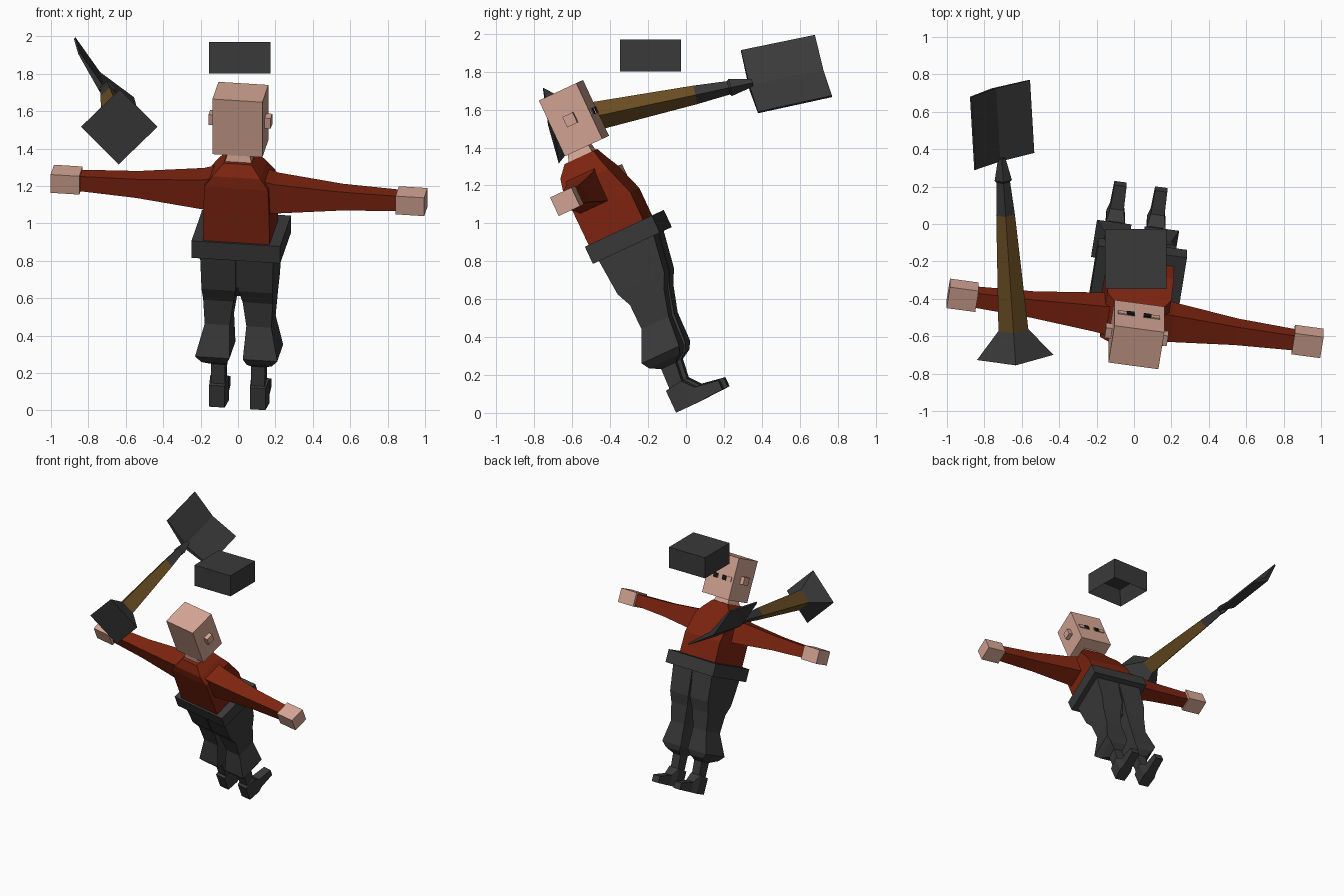
import bpy, bmesh, math
from mathutils import Matrix, Vector

if "Cube" in bpy.data.objects:
    bpy.data.objects.remove(bpy.data.objects["Cube"])


def material(name, rgb):
    m = bpy.data.materials.new(name)
    m.diffuse_color = (*rgb, 1)
    m.use_nodes = True
    m.node_tree.nodes["Principled BSDF"].inputs["Base Color"].default_value = m.diffuse_color
    return m


SKIN = material("skin", (0.66, 0.38, 0.30))
RED = material("red_cloth", (0.21, 0.018, 0.005))
DARK = material("dark_grey", (0.042, 0.042, 0.042))
WOOD = material("wood", (0.15, 0.078, 0.017))
BLACK = material("black", (0.008, 0.008, 0.008))

# the whole figure leans back and is turned slightly
LEAN = Matrix.Rotation(math.radians(25), 4, 'X') @ Matrix.Rotation(math.radians(-8.4), 4, 'Z')


def finish(name, bm, mat, matrix):
    bmesh.ops.transform(bm, matrix=matrix, verts=bm.verts)
    bmesh.ops.recalc_face_normals(bm, faces=bm.faces)
    me = bpy.data.meshes.new(name)
    bm.to_mesh(me)
    bm.free()
    me.materials.append(mat)
    ob = bpy.data.objects.new(name, me)
    bpy.context.collection.objects.link(ob)
    return ob


def loft(name, rings, mat, matrix=LEAN):
    """Skin a list of equal-length point rings and cap both ends."""
    bm = bmesh.new()
    loops = [[bm.verts.new(p) for p in r] for r in rings]
    n = len(loops[0])
    for a, b in zip(loops, loops[1:]):
        for i in range(n):
            j = (i + 1) % n
            bm.faces.new((a[i], a[j], b[j], b[i]))
    bm.faces.new(loops[0])
    bm.faces.new(loops[-1])
    return finish(name, bm, mat, matrix)


def rect_z(z, x0, x1, y0, y1):
    return [(x0, y0, z), (x1, y0, z), (x1, y1, z), (x0, y1, z)]


def rect_x(x, y, z, hy, hz):
    return [(x, y - hy, z - hz), (x, y + hy, z - hz), (x, y + hy, z + hz), (x, y - hy, z + hz)]


def box(name, c, s, mat, matrix=LEAN):
    x, y, z = c
    a, b, h = (v / 2 for v in s)
    return loft(name, [rect_z(z + k, x - a, x + a, y - b, y + b) for k in (-h, h)], mat, matrix)


# head and neck
box("head", (-0.005, 0.122, 1.659), (0.27, 0.22, 0.325), SKIN)
loft("neck", [rect_z(1.43, -0.08, 0.08, 0.0, 0.15), rect_z(1.50, -0.06, 0.06, 0.02, 0.14)], SKIN)

# torso
loft("torso", [
    rect_z(0.98, -0.18, 0.18, -0.065, 0.255),
    rect_z(1.18, -0.178, 0.178, -0.067, 0.255),
    rect_z(1.34, -0.172, 0.172, -0.068, 0.20),
    rect_z(1.40, -0.13, 0.13, -0.06, 0.175),
    rect_z(1.46, -0.075, 0.075, -0.015, 0.155)], RED)

# belt
box("belt", (0, 0.118, 0.97), (0.48, 0.394, 0.10), DARK)

# hips
loft("hips", [
    rect_z(0.66, -0.03, 0.03, 0.03, 0.16),
    rect_z(0.74, -0.12, 0.12, -0.03, 0.23),
    rect_z(0.93, -0.19, 0.19, -0.045, 0.27)], DARK)

for side, s in (("left", -1), ("right", 1)):
    # face details
    box(side + "_ear", (-0.005 + s * 0.15, 0.123, 1.66), (0.036, 0.06, 0.06), SKIN)
    box(side + "_eye", (-0.007 + s * 0.068, 0.234, 1.65), (0.09, 0.009, 0.035), SKIN)
    box(side + "_pupil", (-0.007 + s * 0.045, 0.237, 1.65), (0.04, 0.009, 0.035), BLACK)

    # arm and hand
    loft(side + "_arm", [
        rect_x(s * 0.10, 0.05, 1.285, 0.09, 0.10),
        rect_x(s * 0.20, 0.045, 1.275, 0.078, 0.085),
        rect_x(s * 0.55, 0.04, 1.277, 0.053, 0.055),
        rect_x(s * 0.89, 0.04, 1.28, 0.042, 0.042)], RED)
    box(side + "_hand", (s * 0.932, 0.04, 1.279), (0.155, 0.125, 0.108), SKIN)

    # baggy trouser leg ending in an ankle
    def leg(z, x0, x1, y0, y1):
        return rect_z(z, s * x0, s * x1, y0, y1)
    loft(side + "_leg", [
        leg(0.93, 0.005, 0.198, -0.05, 0.275),
        leg(0.72, 0.008, 0.192, -0.035, 0.24),
        leg(0.64, 0.025, 0.188, 0.0, 0.20),
        leg(0.50, 0.045, 0.18, 0.0, 0.16),
        leg(0.335, 0.036, 0.222, -0.07, 0.15),
        leg(0.295, 0.055, 0.19, -0.05, 0.13),
        leg(0.265, 0.07, 0.145, 0.0, 0.085),
        leg(0.14, 0.07, 0.145, -0.005, 0.07)], DARK)

    # shoe, lofted from heel to toe
    def slab(y, z0, z1, h):
        c = s * 0.11
        return [(c - h, y, z0), (c + h, y, z0), (c + h, y, z1), (c - h, y, z1)]
    loft(side + "_shoe", [
        slab(-0.025, 0.023, 0.15, 0.042),
        slab(0.07, 0.023, 0.165, 0.05),
        slab(0.12, 0.025, 0.105, 0.037),
        slab(0.25, 0.030, 0.083, 0.033)], DARK)

# floating cap, hollow underneath
bm = bmesh.new()
bmesh.ops.create_cube(bm, size=1)
bmesh.ops.scale(bm, vec=(0.33, 0.32, 0.17), verts=bm.verts)
bm.faces.ensure_lookup_table()
bottom = min(bm.faces, key=lambda f: f.calc_center_median().z)
bmesh.ops.inset_region(bm, faces=[bottom], thickness=0.025)
c = bottom.calc_center_median()
for v in bottom.verts:
    v.co = c + (v.co - c) * 0.85 + Vector((0, 0, 0.12))
finish("cap", bm, DARK, Matrix.Translation((0.01, -0.187, 1.885)))

# shovel: frame along its shaft
U = Vector((-0.066, 0.975, 0.207)).normalized()
V = Vector((1, 0.07, 0)).normalized()
V = (V - U * V.dot(U)).normalized()
W = V.cross(U)
ORIGIN = Vector((-0.645, -0.567, 1.547))


def diamond(t, r):
    p = ORIGIN + U * t
    return [p + V * r, p + W * r, p - V * r, p - W * r]


I = Matrix.Identity(4)
loft("shovel_pommel", [diamond(-0.15, 0.205), diamond(0.0, 0.08)], DARK, I)
loft("shovel_handle", [diamond(0.0, 0.08), diamond(0.63, 0.05)], WOOD, I)
loft("shovel_neck", [diamond(0.63, 0.05), diamond(0.81, 0.036), diamond(0.82, 0.046),
                     diamond(0.94, 0.02)], DARK, I)

# creased blade, thick at the fold and thin at the edges
A, B = Vector((-0.85, 0.29, 1.91)), Vector((-0.873, 0.68, 1.99))
D, C = Vector((-0.537, 0.38, 1.585)), Vector((-0.56, 0.77, 1.67))
out = Vector((-0.7, 0, -0.7))


def blade_ring(p, q):
    m = (p + q) / 2
    e = out * 0.006
    return [p - e, m + out * 0.03, q - e, q + e, m + out * 0.065, p + e]


loft("shovel_blade", [blade_ring(A, D), blade_ring(B, C)], DARK, I)
